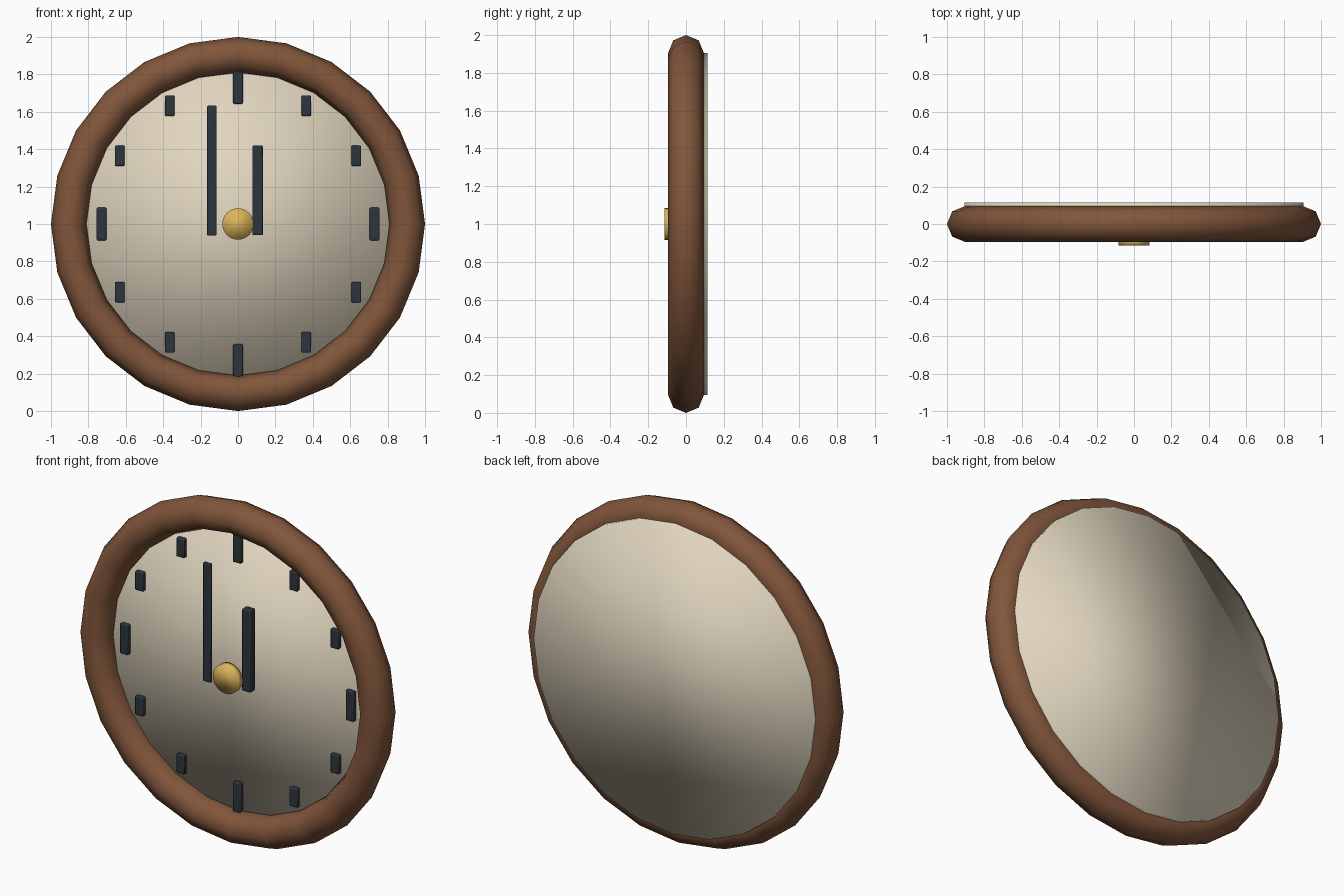
import bpy
import math

if "Cube" in bpy.data.objects:
    bpy.data.objects.remove(bpy.data.objects["Cube"], do_unlink=True)

CENTRE_Z = 1.0
FACING = (math.pi / 2, 0, 0)


def material(name, rgb, roughness=0.6):
    mat = bpy.data.materials.new(name)
    mat.use_nodes = True
    mat.diffuse_color = (*rgb, 1)
    shader = mat.node_tree.nodes["Principled BSDF"]
    shader.inputs["Base Color"].default_value = (*rgb, 1)
    shader.inputs["Roughness"].default_value = roughness
    return mat


wood = material("brown wood", (0.22, 0.092, 0.043))
cream = material("cream face", (0.75, 0.67, 0.52))
slate = material("dark slate", (0.026, 0.035, 0.047))
brass = material("brass yellow", (0.70, 0.46, 0.10))


def finish(name, mat):
    obj = bpy.context.object
    obj.name = name
    obj.data.materials.clear()
    obj.data.materials.append(mat)
    return obj


def disc(name, mat, radius, front, back, sides):
    """Upright, fully smooth cylinder between two depths."""
    bpy.ops.mesh.primitive_cylinder_add(
        vertices=sides, radius=radius, depth=back - front,
        location=(0, (front + back) / 2, CENTRE_Z), rotation=FACING)
    bpy.ops.object.shade_smooth()
    return finish(name, mat)


def bar(name, x, z, width, height, front, back):
    """Upright bar with softened edges."""
    bpy.ops.mesh.primitive_cube_add(size=1, location=(x, (front + back) / 2, z))
    obj = finish(name, slate)
    obj.scale = (width, back - front, height)
    bpy.ops.object.transform_apply(location=False, rotation=False, scale=True)
    bevel = obj.modifiers.new("soft edges", "BEVEL")
    bevel.width = 0.006
    bevel.segments = 2
    bpy.ops.object.shade_smooth_by_angle(angle=math.radians(40))
    return obj


# Rounded wooden rim
bpy.ops.mesh.primitive_torus_add(
    major_segments=24, minor_segments=8, major_radius=0.905, minor_radius=0.095,
    location=(0, 0, CENTRE_Z), rotation=FACING)
bpy.ops.object.shade_smooth()
finish("rim", wood)

# Dial, which also forms the back plate
disc("dial", cream, 0.905, 0.01, 0.115, 24)

# Hour markers: long at the quarters, short between
for hour in range(12):
    angle = math.radians(30 * hour)
    quarter = hour % 3 == 0
    bar(f"hour_marker_{hour}", 0.73 * math.sin(angle), CENTRE_Z + 0.73 * math.cos(angle),
        0.052, 0.175 if quarter else 0.11, -0.014, 0.02)

# Hands and centre cap
bar("minute_hand", -0.14, 1.285, 0.05, 0.695, -0.09, -0.07)
bar("hour_hand", 0.105, 1.18, 0.056, 0.48, -0.075, -0.03)
disc("centre_cap", brass, 0.084, -0.114, -0.075, 24)
